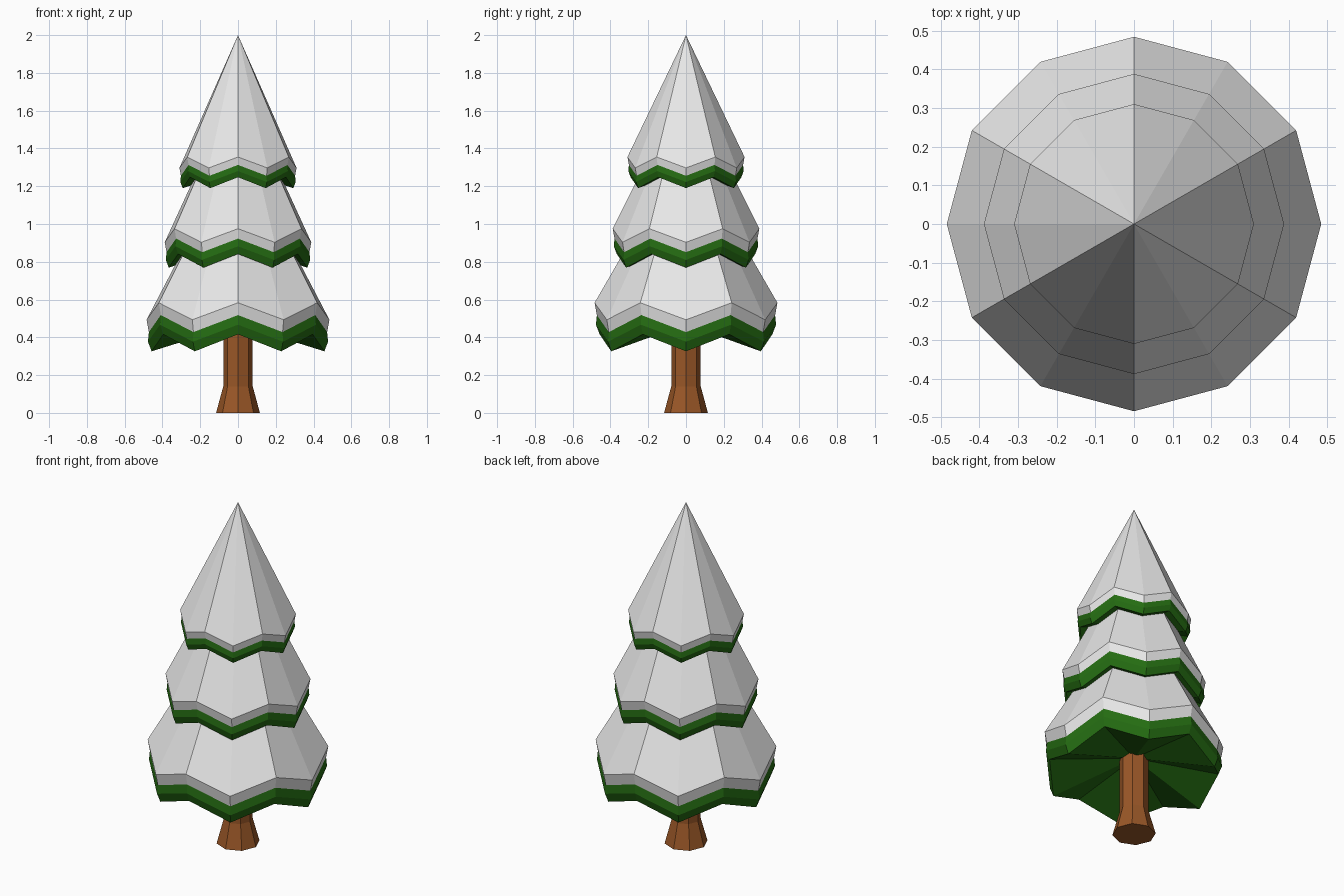
import bpy
import bmesh
from math import sin, cos, tau

old = bpy.data.objects.get("Cube")
if old:
    bpy.data.objects.remove(old, do_unlink=True)


def make_material(name, color):
    mat = bpy.data.materials.new(name)
    mat.use_nodes = True
    mat.diffuse_color = (*color, 1)
    mat.node_tree.nodes["Principled BSDF"].inputs["Base Color"].default_value = (*color, 1)
    return mat


snow = make_material("snow white", (0.8, 0.8, 0.8))
green = make_material("needle green", (0.018, 0.15, 0.006))
bark = make_material("bark brown", (0.32, 0.095, 0.02))


def lathe(name, sides, rings, materials, bottom_z, top_z, zigzag=0.0):
    """Stack rings of (radius, height, material above); odd corners rise by zigzag."""
    bm = bmesh.new()
    loops = []
    for radius, height, _ in rings:
        loops.append([bm.verts.new((radius * cos(tau * i / sides),
                                    radius * sin(tau * i / sides),
                                    height + zigzag * (i % 2))) for i in range(sides)])
    bottom = bm.verts.new((0, 0, bottom_z))
    top = bm.verts.new((0, 0, top_z))
    for i in range(sides):
        j = (i + 1) % sides
        bm.faces.new((bottom, loops[0][j], loops[0][i]))
        for k in range(len(loops) - 1):
            face = bm.faces.new((loops[k][i], loops[k][j], loops[k + 1][j], loops[k + 1][i]))
            face.material_index = rings[k][2]
        cap = bm.faces.new((loops[-1][i], loops[-1][j], top))
        cap.material_index = rings[-1][2]
    bmesh.ops.recalc_face_normals(bm, faces=bm.faces)
    mesh = bpy.data.meshes.new(name)
    bm.to_mesh(mesh)
    bm.free()
    for mat in materials:
        mesh.materials.append(mat)
    obj = bpy.data.objects.new(name, mesh)
    bpy.context.collection.objects.link(obj)
    return obj


# Flared trunk
lathe("trunk", 8, [(0.116, 0, 0), (0.078, 0.14, 0), (0.078, 0.52, 0)], [bark], 0, 0.52)


# Snow-covered branch tiers: radius, height of the lowest snow corner, apex
tiers = {
    "lower_branches": (0.484, 0.493, 1.42),
    "middle_branches": (0.388, 0.903, 1.75),
    "upper_branches": (0.31, 1.297, 2.0),
}
for name, (r, z, apex) in tiers.items():
    rings = [(0.945 * r, z - 0.345 * r, 0),
             (0.985 * r, z - 0.24 * r, 0),
             (0.975 * r, z - 0.135 * r, 1),
             (r, z, 1)]
    lathe(name, 12, rings, [green, snow], z - 0.05 * r, apex, 0.186 * r)
